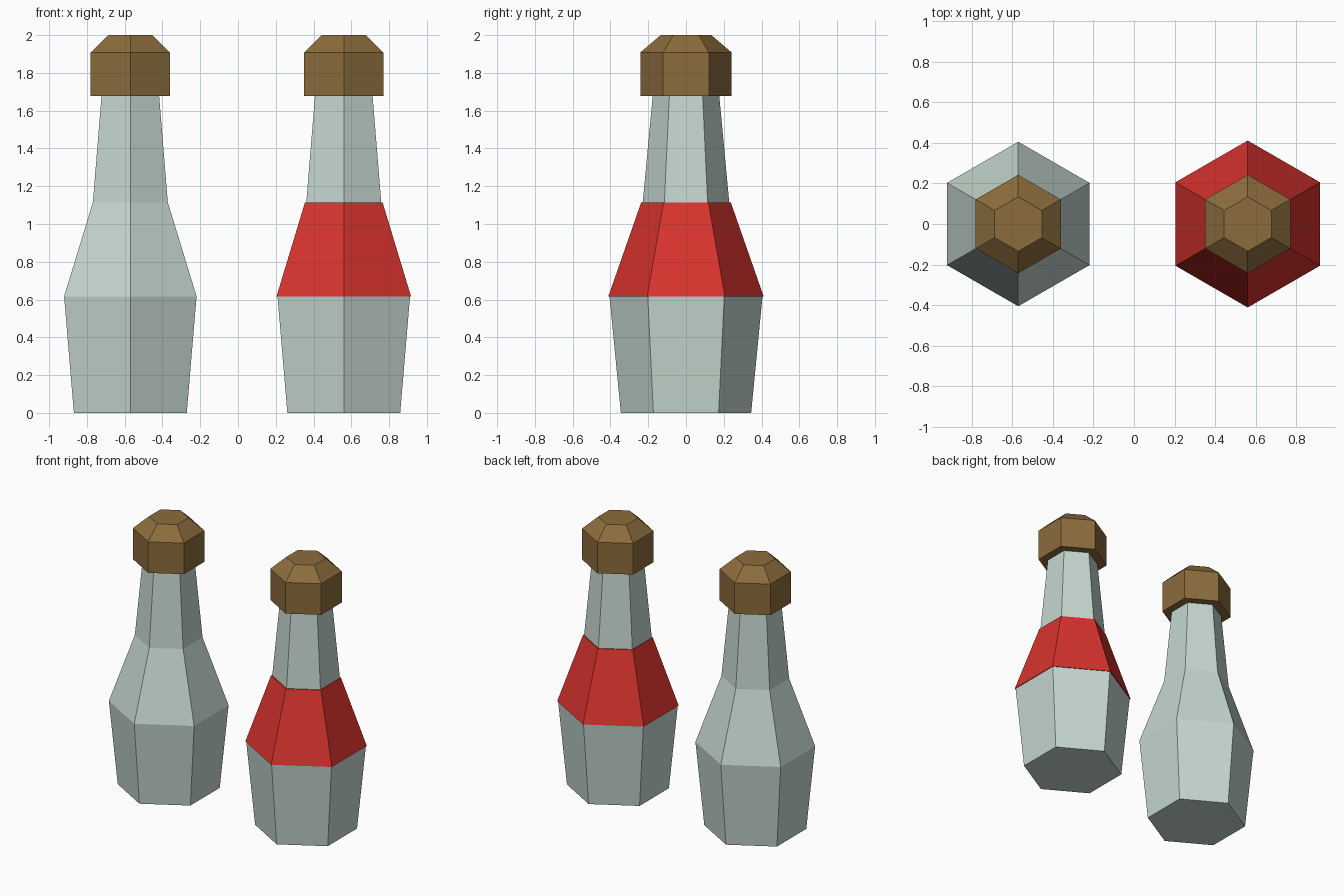
import bpy
import bmesh
from math import sin, cos, pi

if "Cube" in bpy.data.objects:
    bpy.data.objects.remove(bpy.data.objects["Cube"])

SIDES = 6


def material(name, rgb):
    m = bpy.data.materials.new(name)
    m.diffuse_color = (*rgb, 1)
    m.use_nodes = True
    m.node_tree.nodes["Principled BSDF"].inputs["Base Color"].default_value = m.diffuse_color
    return m


def lathe(name, x, profile, mat, capped=True):
    """Six-sided flat-shaded solid through (radius, z) rings, corners facing front and back."""
    bm = bmesh.new()
    rings = [[bm.verts.new((r * cos(pi / 2 + 2 * pi * i / SIDES),
                            r * sin(pi / 2 + 2 * pi * i / SIDES), z))
              for i in range(SIDES)] for r, z in profile]
    for low, high in zip(rings, rings[1:]):
        for i in range(SIDES):
            j = (i + 1) % SIDES
            bm.faces.new((low[i], low[j], high[j], high[i]))
    if capped:
        bm.faces.new(rings[0][::-1])
        bm.faces.new(rings[-1])
    mesh = bpy.data.meshes.new(name)
    bm.to_mesh(mesh)
    bm.free()
    mesh.materials.append(mat)
    obj = bpy.data.objects.new(name, mesh)
    obj.location.x = x
    bpy.context.collection.objects.link(obj)
    return obj


glass = material("pale_glass", (0.56, 0.68, 0.63))
cork = material("cork_brown", (0.26, 0.15, 0.046))
red = material("label_red", (0.69, 0.033, 0.027))

BODY = [(0.345, 0), (0.405, 0.617), (0.229, 1.115), (0.175, 1.69)]
CAP = [(0.242, 1.677), (0.242, 1.908), (0.134, 2.0)]
# Thin band just outside the shoulder, with lips turned in to the glass
LABEL = [(0.403, 0.617), (0.411, 0.617), (0.237, 1.115), (0.228, 1.115)]

# Plain bottle on the left, labelled bottle on the right
for side, x in (("left", -0.57), ("right", 0.56)):
    lathe(f"bottle_{side}", x, BODY, glass)
    lathe(f"cap_{side}", x, CAP, cork)
lathe("shoulder_label", 0.56, LABEL, red, capped=False)
